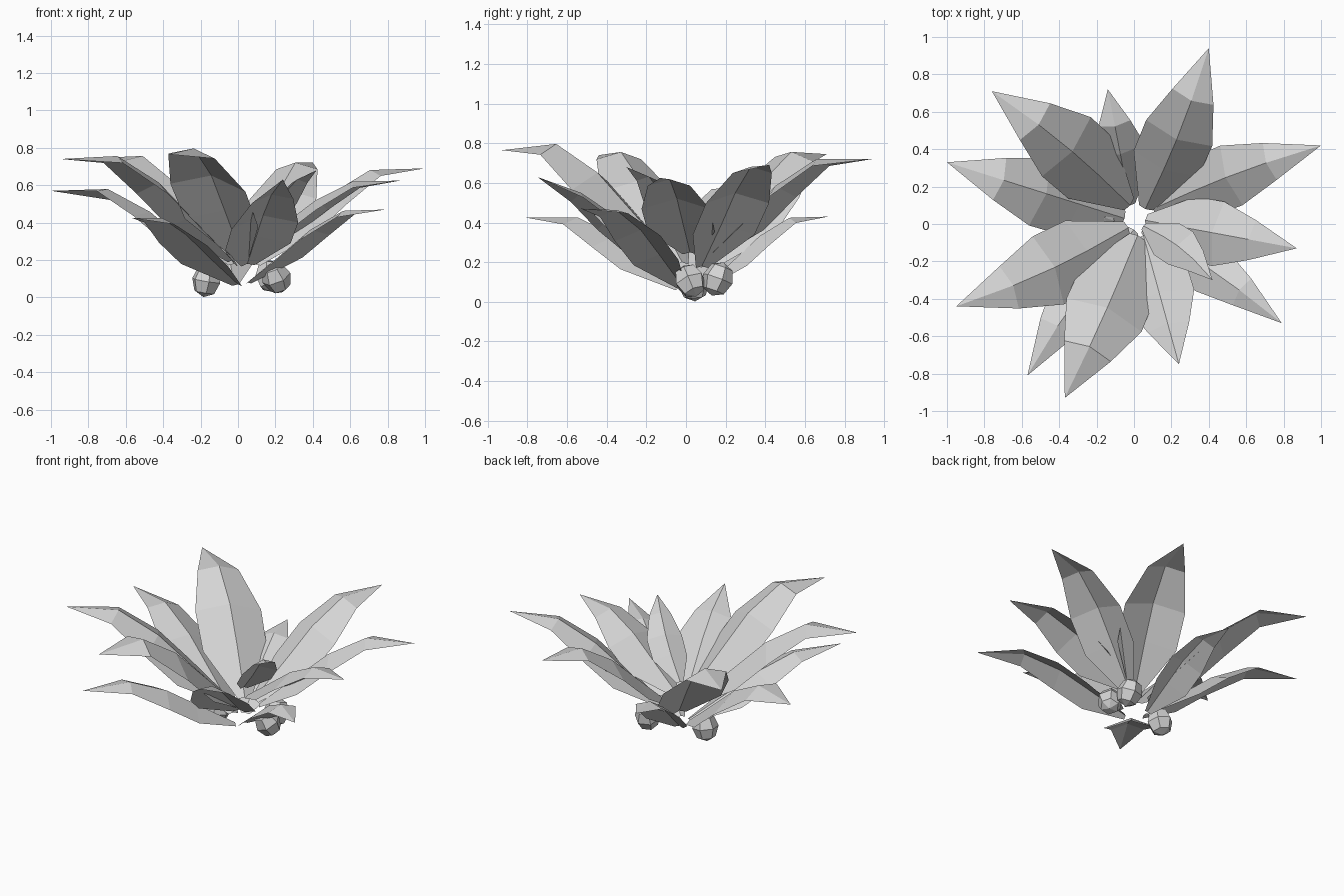
import bpy, bmesh, math
from mathutils import Vector, Euler

old = bpy.data.objects.get("Cube")
if old:
    bpy.data.objects.remove(old)

grey = bpy.data.materials.new("pale_grey")
grey.use_nodes = True
grey.diffuse_color = (0.66, 0.66, 0.66, 1)
grey.node_tree.nodes["Principled BSDF"].inputs["Base Color"].default_value = (0.66, 0.66, 0.66, 1)


def finish(bm, name):
    mesh = bpy.data.meshes.new(name)
    bm.to_mesh(mesh)
    bm.free()
    mesh.materials.append(grey)
    obj = bpy.data.objects.new(name, mesh)
    bpy.context.collection.objects.link(obj)
    return obj


# Leaf rows: fraction of length, relative half width
ROWS = [(0, 0.2), (0.25, 0.98), (0.44, 1), (0.68, 0.62)]


def leaf(name, base, tip, width, bend=0, arch=0.32, roll=0):
    """Folded leaf: raised midrib, drooping edges, pointed tip."""
    base, tip = Vector(base), Vector(tip)
    span = tip - base
    flat = Vector((span.x, span.y, 0))
    across = Vector((flat.y, -flat.x, 0)).normalized()
    side = across + Vector((0, 0, roll))
    droop = (flat.normalized() * 0.55 - Vector((0, 0, 0.83))) * 0.36
    bm = bmesh.new()
    rows = []
    for along, wide in ROWS:
        rise = along + arch * math.sin(math.pi * along ** 1.3)
        mid = base + flat * along + Vector((0, 0, span.z * rise))
        mid += across * bend * math.sin(math.pi * along)
        w = width * wide
        rows.append([bm.verts.new(p) for p in
                     (mid - (side - droop) * w, mid, mid + (side + droop) * w)])
    for a, b in zip(rows, rows[1:]):
        for i in (0, 1):
            bm.faces.new((a[i], a[i + 1], b[i + 1], b[i]))
    point = bm.verts.new(tip)
    for i in (0, 1):
        bm.faces.new((rows[-1][i], rows[-1][i + 1], point))
    bmesh.ops.recalc_face_normals(bm, faces=bm.faces)
    if sum(f.normal.z for f in bm.faces) < 0:
        bmesh.ops.reverse_faces(bm, faces=bm.faces)
    return finish(bm, name)


# Leaves, named by where they point: base, tip, half width, bend, arch, roll
leaf("leaf_back_left", (.06, .08, .2), (.4, .94, .72), .19, .02, .34)
leaf("leaf_back_right", (-.02, .1, .18), (-.76, .71, .745), .205, .025, .36, -.1)
leaf("leaf_right_rear", (-.05, .03, .1), (-1, .33, .57), .19, 0, .36, -.2)
leaf("leaf_right_front", (-.03, -.02, .2), (-.95, -.44, .74), .2, -.03, .37)
leaf("leaf_front_right_low", (0, -.03, .07), (-.57, -.81, .425), .16, .03, .34, .05)
leaf("leaf_front_right_high", (.02, -.06, .22), (-.37, -.93, .765), .22, -.01, .4, .1)
leaf("leaf_front", (.05, -.06, .18), (.24, -.75, .63), .185, 0, .15, -.1)
leaf("leaf_front_left_low", (.05, -.02, .08), (.79, -.53, .47), .14, -.02, roll=-.1)
leaf("leaf_front_left_short", (.05, -.01, .31), (.42, -.3, .68), .11, -.03, .2)
leaf("leaf_left_front", (.06, .02, .25), (.87, -.13, .625), .175)
leaf("leaf_left_rear", (.1, .08, .18), (1, .42, .69), .17, -.02)
leaf("leaf_back_low", (-.02, .1, .08), (-.14, .72, .43), .14)


# Faceted fruits around the foot
def fruit(name, centre, tilt):
    bm = bmesh.new()
    bmesh.ops.create_uvsphere(bm, u_segments=6, v_segments=4, radius=0.08)
    turn = Euler(tilt).to_matrix()
    for v in bm.verts:
        v.co.z *= 1.12
        v.co = turn @ v.co + Vector(centre)
    return finish(bm, name)


fruit("fruit_right", (-.17, .04, .09), (.1, .15, .2))
fruit("fruit_left", (.205, .02, .105), (.2, -.5, .4))
fruit("fruit_back", (.17, .16, .115), (-.3, .2, .8))
